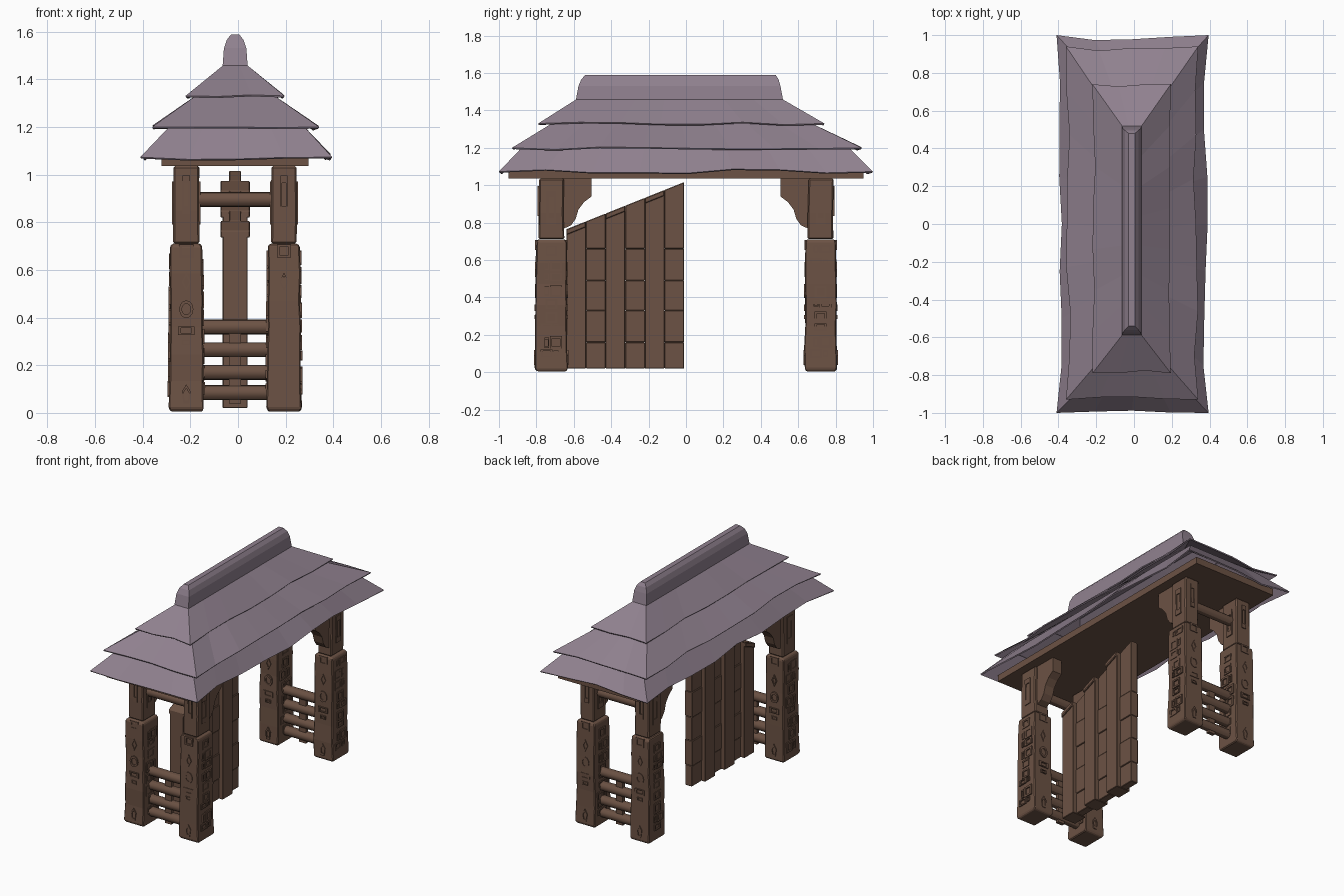
import bpy, bmesh, math, random
from mathutils import Vector

random.seed(4)
if "Cube" in bpy.data.objects:
    bpy.data.objects.remove(bpy.data.objects["Cube"], do_unlink=True)

MID = -0.012   # x of the centre line
POST_Y = 0.72
POST_X = 0.205


def material(name, rgb):
    m = bpy.data.materials.new(name)
    m.use_nodes = True
    m.diffuse_color = (*rgb, 1)
    m.node_tree.nodes["Principled BSDF"].inputs["Base Color"].default_value = (*rgb, 1)
    return m


wood = material("brown wood", (0.15, 0.085, 0.058))
slate = material("mauve slate", (0.28, 0.22, 0.275))


def build(name, verts, faces, mat, bevel=0, fix=True):
    me = bpy.data.meshes.new(name)
    me.from_pydata(verts, [], faces)
    if fix:
        bm = bmesh.new()
        bm.from_mesh(me)
        bmesh.ops.recalc_face_normals(bm, faces=bm.faces)
        bm.to_mesh(me)
        bm.free()
    me.materials.append(mat)
    ob = bpy.data.objects.new(name, me)
    bpy.context.collection.objects.link(ob)
    if bevel:
        b = ob.modifiers.new("bevel", "BEVEL")
        b.width, b.segments = bevel, 1
    return ob


def loft(name, rings, mat, bevel=0):
    """Stack of rectangles (x0, x1, y0, y1, z), capped at both ends."""
    verts, faces = [], []
    for x0, x1, y0, y1, z in rings:
        verts += [(x0, y0, z), (x1, y0, z), (x1, y1, z), (x0, y1, z)]
    for r in range(len(rings) - 1):
        for i in range(4):
            a, b = r * 4 + i, r * 4 + (i + 1) % 4
            faces.append((a, b, b + 4, a + 4))
    n = len(verts)
    faces += [(3, 2, 1, 0), (n - 4, n - 3, n - 2, n - 1)]
    return build(name, verts, faces, mat, bevel)


def prism(name, profile, x0, x1, mat, bevel=0):
    """A y-z outline extruded along x."""
    n = len(profile)
    verts = [(x, y, z) for x in (x0, x1) for y, z in profile]
    faces = [tuple(range(n)), tuple(range(2 * n - 1, n - 1, -1))]
    faces += [(i, (i + 1) % n, n + (i + 1) % n, n + i) for i in range(n)]
    return build(name, verts, faces, mat, bevel)


def rod(name, y, z, radius):
    bpy.ops.mesh.primitive_cylinder_add(vertices=12, radius=radius, depth=0.32,
                                        location=(MID, y, z), rotation=(0, math.pi / 2, 0))
    ob = bpy.context.object
    ob.name = name
    ob.data.materials.append(wood)
    bpy.ops.object.shade_smooth_by_angle()


# Roof: three overlapping hipped tiers with ragged eaves
def roof_tier(name, eave, top, seg, rough):
    def loop(r, jitter):
        x0, x1, y0, y1, z = r
        c = [Vector(p) for p in ((x0, y0, z), (x1, y0, z), (x1, y1, z), (x0, y1, z))]
        mid = Vector(((x0 + x1) / 2, (y0 + y1) / 2, 0))
        out = []
        for s in range(4):
            n = seg[s % 2]
            for i in range(n):
                p = c[s].lerp(c[(s + 1) % 4], i / n)
                if jitter and i:
                    pull = random.uniform(0, rough)
                    axis = 1 - s % 2
                    p[axis] += pull * (1 if p[axis] < mid[axis] else -1)
                    p.z += random.uniform(-0.4, 0.5) * rough
                out.append(p)
        return out
    low, high = loop(eave, True), loop(top, False)
    n = len(low)
    faces = [(i, (i + 1) % n, n + (i + 1) % n, n + i) for i in range(n)]
    ob = build(name, low + high, faces, slate, fix=False)
    s = ob.modifiers.new("thickness", "SOLIDIFY")
    s.thickness, s.offset = 0.008, -1


roof_tier("lower_roof", (-0.41, 0.395, -1, 1, 1.073), (-0.27, 0.26, -0.86, 0.85, 1.22), (4, 8), 0.03)
roof_tier("middle_roof", (-0.36, 0.34, -0.93, 0.94, 1.2), (-0.15, 0.125, -0.685, 0.63, 1.35), (4, 8), 0.025)
roof_tier("upper_roof", (-0.22, 0.195, -0.79, 0.74, 1.33), (-0.06, 0.037, -0.585, 0.515, 1.46), (3, 7), 0.015)
loft("ridge_cap", [(MID - h, MID + h, a, b, z) for h, a, b, z in (
    (0.053, -0.59, 0.52, 1.45), (0.047, -0.575, 0.505, 1.53),
    (0.035, -0.56, 0.495, 1.565), (0.017, -0.54, 0.48, 1.588))], slate)
loft("roof_board", [(-0.32, 0.295, -0.95, 0.95, z) for z in (1.035, 1.08)], wood)


# Carved relief: raised outline frames on the post faces
def half_size(z):
    if z > 0.71:
        return 0.053, 0.067
    return 0.073 - 0.01 * z, 0.087 - 0.01 * z


def relief(name, cx, cy):
    verts, faces = [], []

    def frame(normal, sides, z, w, h, shift=0.0):
        n = Vector((*normal, 0))
        u = Vector((-n.y, n.x, 0))
        off = half_size(z)[0 if n.x else 1]
        turn = math.pi / 4 if sides == 4 and w != h / 2 else math.pi / 2
        grow = 1 / math.cos(math.pi / 4) if turn < 1 else 1
        start = len(verts)
        for scale, lift in ((1, -0.006), (1, 0.006), (0.62, 0.006), (0.62, -0.006)):
            for i in range(sides):
                a = turn + i * math.tau / sides
                p = (Vector((cx, cy, z)) + n * (off + lift)
                     + u * (shift + math.cos(a) * w * grow * scale / 2))
                p.z += math.sin(a) * h * grow * scale / 2
                verts.append(p)
        for r in range(3):
            for i in range(sides):
                a, b = start + r * sides + i, start + r * sides + (i + 1) % sides
                faces.append((a, b, b + sides, a + sides))

    for side in (-1, 1):
        f = (0, side)
        frame(f, 4, 0.915, 0.03, 0.16)
        frame(f, 4, 0.68, 0.06, 0.055)
        frame(f, 4, 0.55, 0.04, 0.08)      # diamond
        frame(f, 12, 0.435, 0.06, 0.075)   # round boss
        frame(f, 4, 0.345, 0.07, 0.035)
        frame(f, 4, 0.295, 0.04, 0.022)
        frame(f, 5, 0.075, 0.04, 0.09)     # pointed arch
        # key pattern on the flanks
        f = (side, 0)
        frame(f, 4, 0.88, 0.05, 0.18)
        z = 0.1
        while z < 0.66:
            h = random.uniform(0.035, 0.07)
            shift = random.choice((-0.025, 0, 0.025))
            frame(f, 4, z, 0.065, h, shift)
            if shift:
                frame(f, 4, z, 0.025, h * 0.8, -shift)
            z += h + 0.015
    build(name, verts, faces, wood)


# Posts with a thicker lower shaft, and curved brackets
for sy, end in ((-1, "front"), (1, "back")):
    for sx, side in ((-1, "right"), (1, "left")):
        cx, cy = MID + sx * POST_X, sy * POST_Y

        def section(z, grow=0.0):
            hx, hy = half_size(z)
            j = [grow + random.uniform(-0.003, 0.003) for _ in range(4)]
            return (cx - hx - j[0], cx + hx + j[1], cy - hy - j[2], cy + hy + j[3], z)

        shaft = [section(0.005, -0.008)] + [section(0.02 + 0.113 * i) for i in range(7)]
        shaft.append(section(0.71, -0.008))
        loft(f"{end}_{side}_post_shaft", shaft, wood, 0.005)
        loft(f"{end}_{side}_post_top", [section(z) for z in (0.711, 0.85, 1.035)], wood, 0.007)
        relief(f"{end}_{side}_post_carving", cx, cy)
        curve = [(0.66, 1.035), (0.505, 1.035), (0.505, 0.94), (0.545, 0.91),
                 (0.575, 0.87), (0.59, 0.82), (0.615, 0.785), (0.66, 0.765)]
        prism(f"{end}_{side}_bracket", [(sy * y, z) for y, z in curve],
              cx - 0.035, cx + 0.035, wood)
    # Rails between each pair of posts
    for z in (0.895, 0.36, 0.265, 0.17, 0.085):
        rod(f"{end}_rail", sy * POST_Y, z, 0.031)
    loft(f"{end}_rail_slat", [(MID - 0.025, MID + 0.025, sy * POST_Y - 0.012,
                               sy * POST_Y + 0.012, z) for z in (0.04, 0.38)], wood)


# Slanted screen of alternating thick and thin planks
def slant(y):
    return 1.02 + 0.4 * y


edges = [-0.64 + 0.105 * i for i in range(7)]
for k in range(6):
    a, b = edges[k], edges[k + 1]
    if k % 2 == 0:
        prism("thick_plank", [(a, 0.02), (b, 0.02), (b, slant(b)), (a, slant(a))],
              MID - 0.052, MID + 0.052, wood, 0.003)
        prism("plank_cap", [(a, slant(a) - 0.03), (b, slant(b) - 0.03), (b, slant(b)), (a, slant(a))],
              MID - 0.062, MID + 0.062, wood, 0.004)
    else:
        cuts = [0.02, 0.16, 0.33, 0.49, 0.66]
        for i, z in enumerate(cuts):
            h = 0.025 + 0.004 * (i % 2)
            tops = (slant(a), slant(b)) if i == 4 else (cuts[i + 1],) * 2
            prism("thin_plank_block", [(a, z), (b, z), (b, tops[1]), (a, tops[0])],
                  MID - h, MID + h, wood, 0.003)
